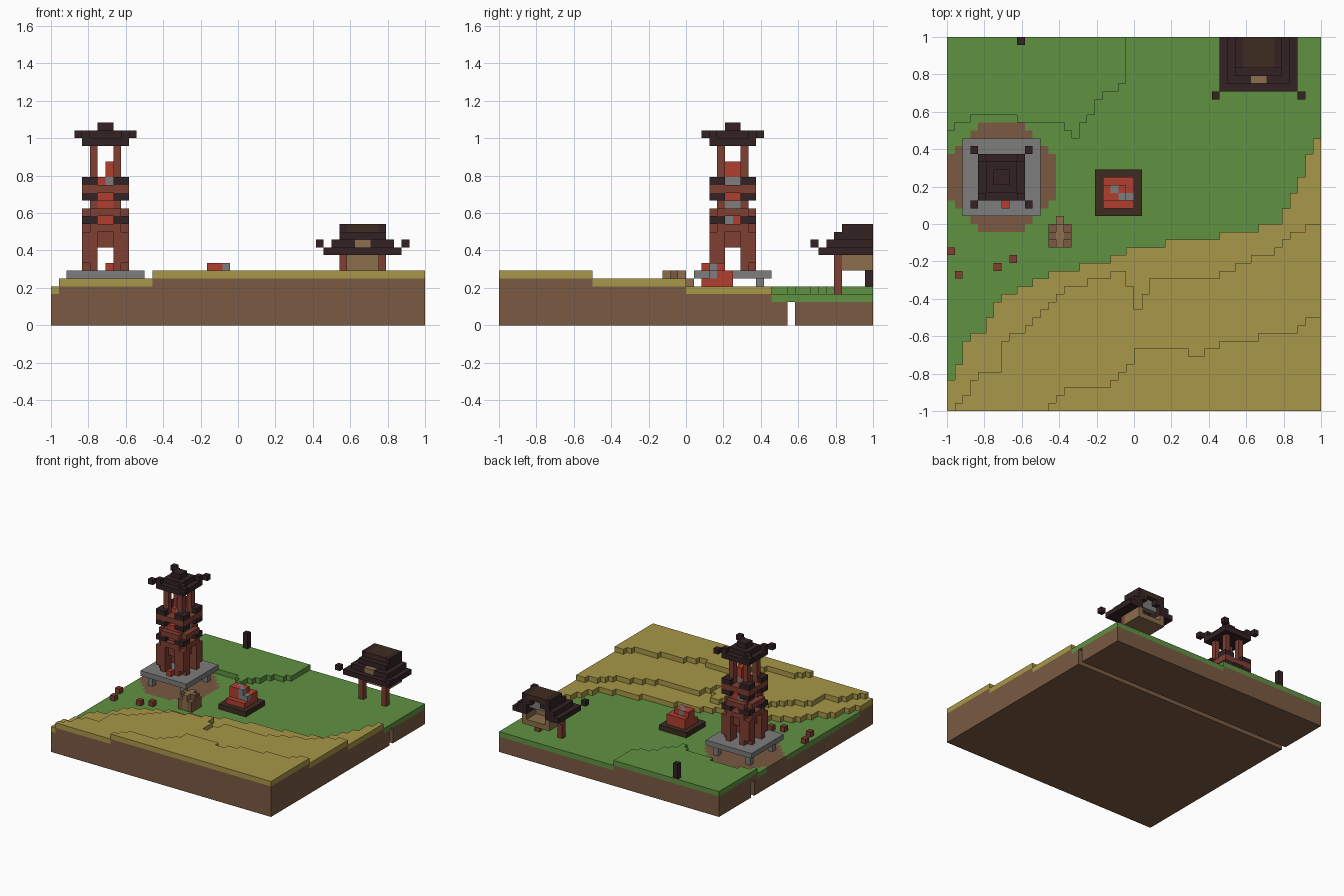
import bpy, bmesh, math, random
from mathutils import Vector

random.seed(4)
U = 1 / 24          # size of one block

cube = bpy.data.objects.get("Cube")
if cube:
    bpy.data.objects.remove(cube, do_unlink=True)

PALETTE = {
    "grass": (96, 146, 66), "sand": (168, 151, 72), "soil": (122, 90, 66),
    "stone": (125, 125, 125), "charcoal": (51, 34, 36), "red": (176, 62, 48),
    "red_wood": (128, 62, 50), "dark_wood": (62, 44, 33), "tan_wood": (139, 110, 75),
}
NAMES = list(PALETTE)


def linear(v):
    v /= 255
    return v / 12.92 if v <= 0.04045 else ((v + 0.055) / 1.055) ** 2.4


MATERIALS = []
for name, rgb in PALETTE.items():
    mat = bpy.data.materials.new(name)
    colour = [linear(c) for c in rgb] + [1]
    mat.diffuse_color = colour
    mat.use_nodes = True
    mat.node_tree.nodes["Principled BSDF"].inputs["Base Color"].default_value = colour
    MATERIALS.append(mat)


def fill(cells, colour, xs, ys, zs):
    """Fill a block range with a colour, or carve it when colour is None."""
    for x in range(*xs):
        for y in range(*ys):
            for z in range(*zs):
                if colour is None:
                    cells.pop((x, y, z), None)
                else:
                    cells[x, y, z] = colour


def build(name, cells):
    """Turn the blocks into one mesh that has only the exposed faces."""
    bm = bmesh.new()
    verts = {}
    for cell, colour in cells.items():
        for axis in range(3):
            for side in (0, 1):
                near = list(cell)
                near[axis] += 2 * side - 1
                if tuple(near) in cells:
                    continue
                ring = []
                for a, b in ((0, 0), (1, 0), (1, 1), (0, 1)):
                    p = list(cell)
                    p[axis] += side
                    p[(axis + 1) % 3] += a
                    p[(axis + 2) % 3] += b
                    p = tuple(p)
                    if p not in verts:
                        verts[p] = bm.verts.new(Vector(p) * U)
                    ring.append(verts[p])
                face = bm.faces.new(ring if side else ring[::-1])
                face.material_index = NAMES.index(colour)
    mesh = bpy.data.meshes.new(name)
    for mat in MATERIALS:
        mesh.materials.append(mat)
    bm.to_mesh(mesh)
    bm.free()
    bpy.context.collection.objects.link(bpy.data.objects.new(name, mesh))


def contour(points, i):
    """Stepped height line through a few points."""
    for (a, p), (b, q) in zip(points, points[1:]):
        if a <= i <= b:
            return round(p + (q - p) * (i - a) / (b - a))
    return -25 if i < points[0][0] else 25


# Ground: terraces of sand at the front, grass behind, a raised lawn at the back
SHORE = [(0, -20), (2, -15), (4, -14), (6, -10), (13, -6), (19, -5), (24, -3),
         (32, -2), (42, 0), (43, 2), (47, 11)]
DUNE = [(0, -24), (4, -19), (6, -19), (7, -15), (11, -12), (15, -8), (20, -7), (22, -6),
        (24, -11), (26, -7), (33, -7), (38, -5), (42, -3), (44, -1), (47, 0)]
CREST = [(12, -25), (13, -23), (15, -21), (20, -21), (22, -19), (24, -16), (30, -16),
         (31, -17), (36, -15), (44, -14), (46, -12), (47, -12)]
LAWN = [(0, 12), (1, 13), (5, 14), (8, 14), (9, 13), (14, 13), (16, 11), (19, 16),
        (22, 18), (23, 24)]
CX, CY = -17, 6     # tower centre

ground = {}
for i in range(48):
    x = i - 24
    for y in range(-24, 24):
        top, cover = 4, "grass"
        if y < contour(SHORE, i):
            cover = "sand"
            top = 5 + (y < contour(DUNE, i)) + (y < contour(CREST, i))
        elif y >= contour(LAWN, i):
            top = 5
        if math.hypot(x + 0.5 - CX, y + 0.5 - CY) < 7:
            top, cover = 4, "soil"
        fill(ground, "soil", (x, x + 1), (y, y + 1), (0, top - 1))
        ground[x, y, top - 1] = cover
fill(ground, None, (-24, 24), (13, 14), (0, 3))     # trench underneath
build("ground", ground)


def square(cells, colour, r, zs):
    fill(cells, colour, (CX - r, CX + r), (CY - r, CY + r), zs)


def corners(cells, colour, a, b, zs):
    for xs in ((CX + a, CX + b), (CX - b, CX - a)):
        for ys in ((CY + a, CY + b), (CY - b, CY - a)):
            fill(cells, colour, xs, ys, zs)


# Stone platform on four legs
platform = {}
square(platform, "stone", 5, (6, 7))
corners(platform, "stone", 3, 4, (4, 6))
build("tower_platform", platform)

# Tower frame: posts, ring beams and dark brackets
frame = {}
corners(frame, "red_wood", 1, 3, (7, 13))
corners(frame, None, 2, 3, (7, 8))
square(frame, "red_wood", 2, (10, 12))
for z in (12, 14, 17):
    square(frame, "red_wood", 3, (z, z + 1))
    corners(frame, None, 2, 3, (z, z + 1))
for z in (10, 12, 14, 17):
    square(frame, None, 1, (z, z + 2))
for z in (13, 16, 18):
    corners(frame, "charcoal", 1, 3, (z, z + 1))
corners(frame, "red_wood", 2, 3, (17, 18))
corners(frame, "red_wood", 1, 2, (7, 23))
build("tower_frame", frame)

# Broken red core inside the frame
core = {}
for z in range(10, 21):
    for x in range(CX - 2, CX + 2):
        for y in range(CY - 2, CY + 2):
            inner = x in (CX - 1, CX) and y in (CY - 1, CY)
            keep = inner and (z < 19 or x == CX)
            chip = not inner and z < 17 and random.random() < 0.4
            if (keep or chip) and (x, y, z) not in frame:
                core[x, y, z] = "stone" if random.random() < 0.2 else "red"
fill(core, "red", (CX, CX + 1), (CY - 4, CY - 3), (7, 8))
build("tower_core", core)

# Tower roof with corner horns
roof = {}
square(roof, "charcoal", 3, (23, 24))
square(roof, "charcoal", 2, (24, 25))
corners(roof, "charcoal", 2, 4, (24, 25))
for dx in (-4, 3):
    for dy in (-4, 3):
        for ax, ay in ((0, 1), (1, 0)):
            x = CX + dx + (ax if dx < 0 else -ax)
            y = CY + dy + (ay if dy < 0 else -ay)
            roof.pop((x, y, 24), None)
square(roof, "charcoal", 1, (25, 26))
build("tower_roof", roof)

# Red rubble mound on a dark base
mound = {}
fill(mound, "dark_wood", (-5, 1), (1, 7), (4, 5))
fill(mound, "red", (-4, 0), (2, 6), (5, 6))
fill(mound, "red", (-4, 0), (3, 6), (6, 7))
fill(mound, "red", (-4, -1), (3, 5), (7, 8))
fill(mound, "stone", (-2, -1), (3, 4), (6, 8))
fill(mound, "stone", (-3, -2), (4, 5), (7, 8))
fill(mound, "stone", (-1, 0), (3, 4), (6, 7))
build("rubble_mound", mound)

# Stump, loose blocks and a lone post
stump = {}
fill(stump, "soil", (-11, -8), (-3, 0), (4, 6))
fill(stump, "tan_wood", (-10, -9), (-3, 1), (4, 6))
fill(stump, "soil", (-11, -8), (-2, -1), (6, 7))
fill(stump, "tan_wood", (-10, -9), (-3, 0), (6, 7))
build("stump", stump)

blocks = {}
for x, y in ((-24, -4), (-23, -7), (-18, -6), (-16, -5)):
    blocks[x, y, 4] = "red_wood"
build("loose_blocks", blocks)

post = {}
fill(post, "charcoal", (-15, -14), (23, 24), (5, 8))
build("lone_post", post)

# Raised hut, open at the back edge
hut = {}
fill(hut, "tan_wood", (13, 19), (20, 24), (7, 9))
fill(hut, None, (14, 18), (21, 24), (8, 9))
for x in (13, 18):
    fill(hut, "red_wood", (x, x + 1), (19, 20), (4, 9))
build("hut_body", hut)

hut_roof = {}
fill(hut_roof, "charcoal", (11, 21), (17, 24), (9, 10))
fill(hut_roof, "charcoal", (12, 20), (18, 24), (10, 11))
fill(hut_roof, "charcoal", (13, 19), (19, 24), (11, 12))
fill(hut_roof, "charcoal", (13, 19), (20, 24), (12, 13))
fill(hut_roof, "dark_wood", (14, 18), (20, 24), (12, 13))
fill(hut_roof, None, (14, 18), (21, 24), (9, 11))
fill(hut_roof, None, (15, 17), (21, 24), (11, 12))
fill(hut_roof, "stone", (14, 18), (22, 23), (10, 11))
fill(hut_roof, "stone", (15, 17), (22, 23), (11, 12))
fill(hut_roof, "tan_wood", (15, 17), (18, 19), (10, 11))
for x in (10, 21):
    fill(hut_roof, "charcoal", (x, x + 1), (16, 17), (10, 11))
build("hut_roof", hut_roof)
